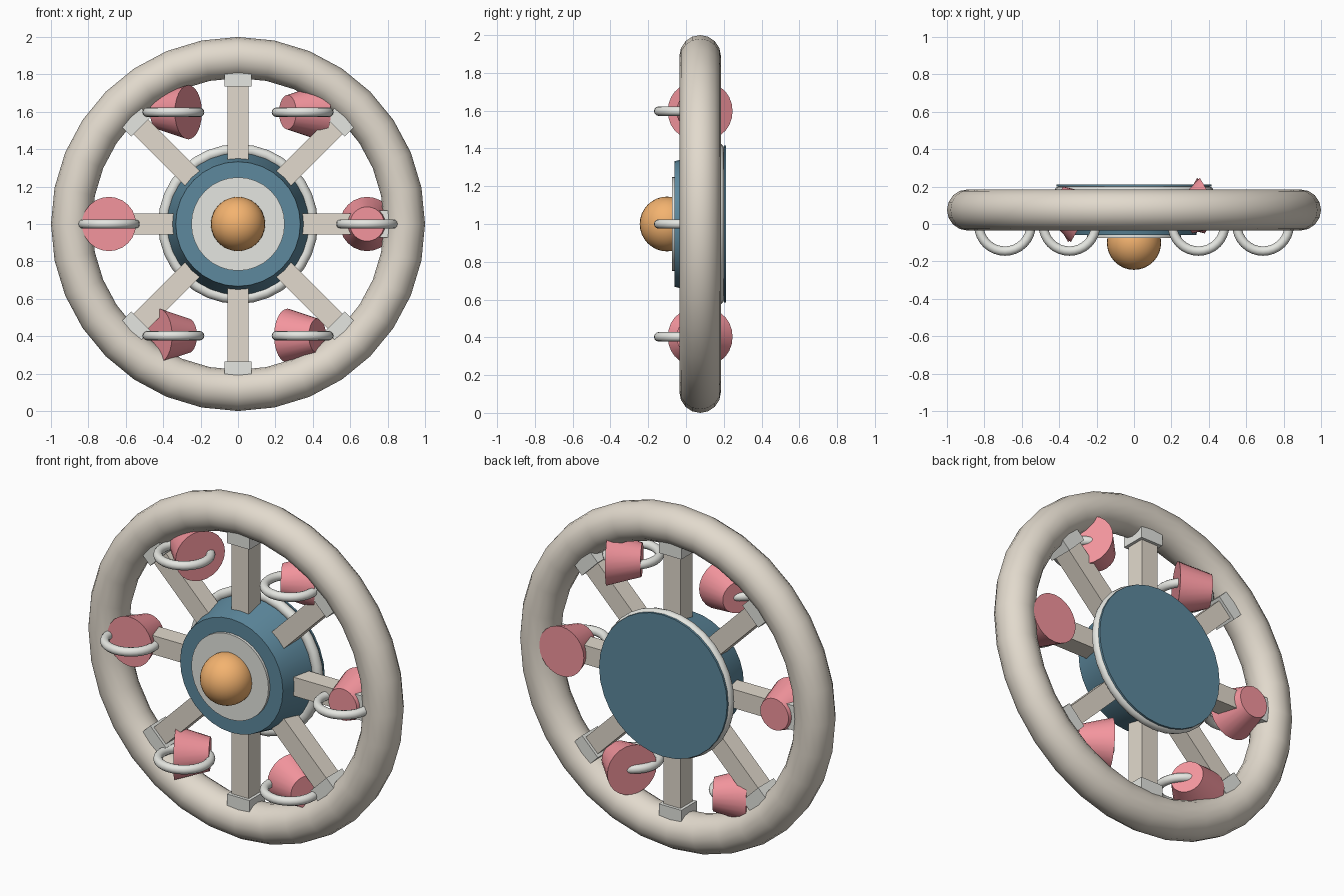
import bpy
from math import pi, sin, cos, radians
from mathutils import Vector, Matrix

if "Cube" in bpy.data.objects:
    bpy.data.objects.remove(bpy.data.objects["Cube"])

CY, CZ = 0.075, 1.0  # wheel centre


def material(name, rgb):
    m = bpy.data.materials.new(name)
    m.diffuse_color = (*rgb, 1)
    m.use_nodes = True
    m.node_tree.nodes["Principled BSDF"].inputs["Base Color"].default_value = m.diffuse_color
    return m


BEIGE = material("beige", (0.76, 0.70, 0.61))
PALE = material("pale", (0.78, 0.79, 0.75))
BLUE = material("blue", (0.11, 0.25, 0.34))
ORANGE = material("orange", (0.90, 0.45, 0.16))
RED = material("red", (0.90, 0.30, 0.34))


def finish(name, mat, smooth=True):
    ob = bpy.context.object
    ob.name = name
    ob.data.materials.append(mat)
    if smooth:
        bpy.ops.object.shade_smooth_by_angle(angle=radians(35))
    return ob


def torus(name, mat, loc, major, minor, rot=(0, 0, 0), seg=32, sides=12):
    bpy.ops.mesh.primitive_torus_add(location=loc, rotation=rot, major_radius=major,
                                     minor_radius=minor, major_segments=seg,
                                     minor_segments=sides)
    return finish(name, mat)


def frustum(name, mat, start, end, r1, r2, sides=32):
    start, end = Vector(start), Vector(end)
    d = end - start
    bpy.ops.mesh.primitive_cone_add(vertices=sides, radius1=r1, radius2=r2, depth=d.length,
                                    location=(start + end) / 2,
                                    rotation=d.to_track_quat('Z', 'Y').to_euler())
    return finish(name, mat)


def radial_box(name, mat, angle, r0, r1, width):
    bpy.ops.mesh.primitive_cube_add(size=1)
    ob = finish(name, mat, False)
    ob.data.transform(Matrix.Translation(((r0 + r1) / 2, 0, 0))
                      @ Matrix.Diagonal((r1 - r0, width, width, 1)))
    ob.location = (0, CY, CZ)
    ob.rotation_euler = (0, -angle, 0)
    return ob


# Rim
torus("rim", BEIGE, (0, CY, CZ), 0.89, 0.11, (pi / 2, 0, 0), 32, 16)

# Hub: tapered drum, back plate, trim ring, front plate and knob
frustum("hub_drum", BLUE, (0, 0.20, CZ), (0, -0.06, CZ), 0.39, 0.333)
frustum("hub_back_plate", BLUE, (0, 0.20, CZ), (0, 0.212, CZ), 0.415, 0.415)
torus("hub_trim_ring", PALE, (0, 0.172, CZ), 0.397, 0.03, (pi / 2, 0, 0))
frustum("hub_front_plate", PALE, (0, -0.05, CZ), (0, -0.075, CZ), 0.25, 0.25)
bpy.ops.mesh.primitive_uv_sphere_add(segments=32, ring_count=16, radius=0.145,
                                     location=(0, -0.10, CZ))
finish("hub_knob", ORANGE)

# Spokes with end caps
for i in range(8):
    a = i * pi / 4
    radial_box(f"spoke_{i + 1}", BEIGE, a, 0.25, 0.78, 0.11)
    radial_box(f"spoke_cap_{i + 1}", PALE, a, 0.735, 0.82, 0.145)

# Cups turning about the vertical, each with a ring handle
for i in range(6):
    a = i * pi / 3
    c = Vector((0.69 * cos(a), CY, CZ + 0.69 * sin(a)))
    wide = Vector((sin(a), cos(a), 0)) * 0.092
    frustum(f"cup_{i + 1}", RED, c + wide, c - wide, 0.145, 0.092, 24)
    torus(f"cup_handle_{i + 1}", PALE, (c.x, -0.005, c.z), 0.14, 0.025)
